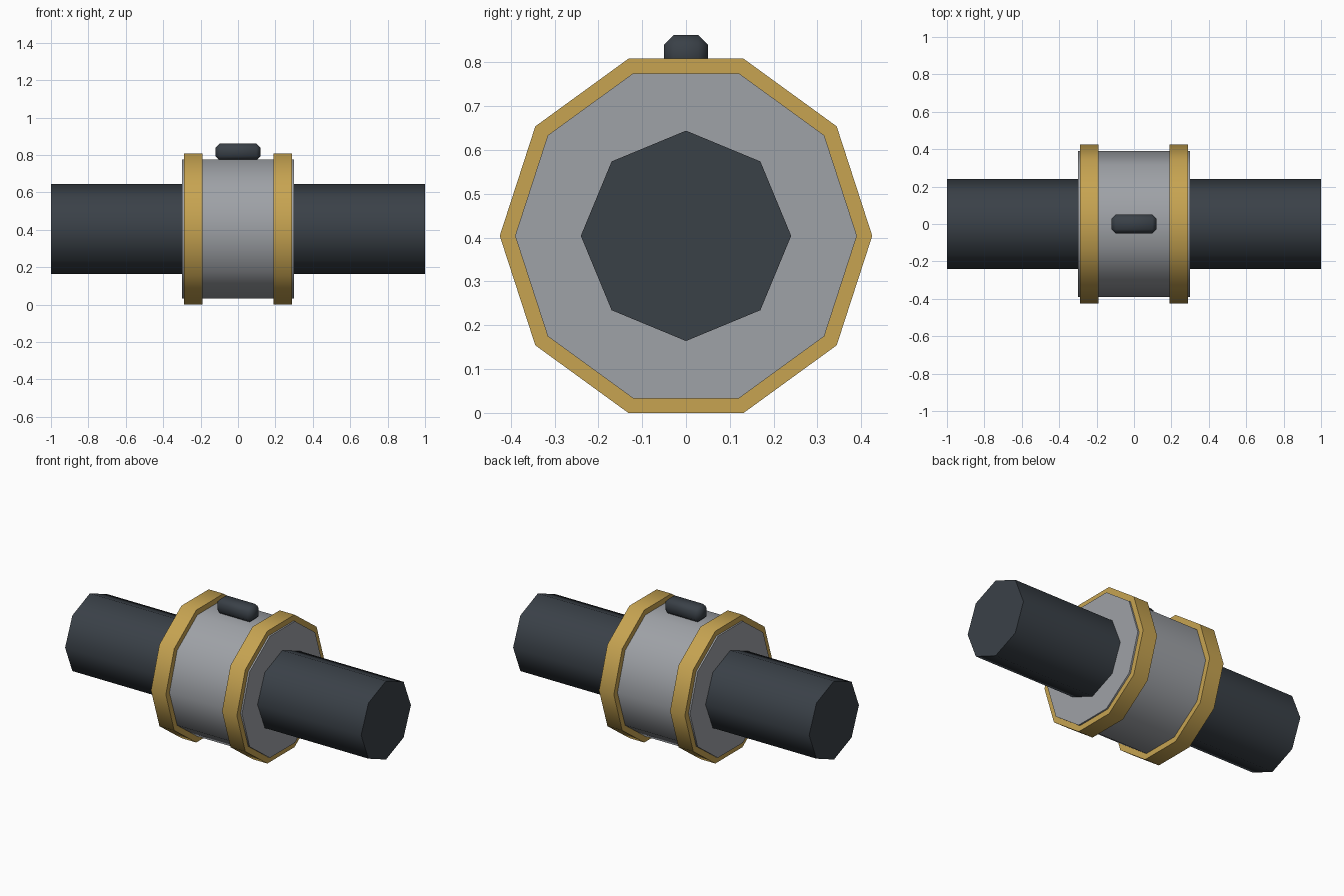
import bpy, math

if "Cube" in bpy.data.objects:
    bpy.data.objects.remove(bpy.data.objects["Cube"])

AXIS_Z = 0.404  # height of the shared axle centre line


def material(name, rgb):
    m = bpy.data.materials.new(name)
    m.diffuse_color = (*rgb, 1.0)
    m.use_nodes = True
    m.node_tree.nodes["Principled BSDF"].inputs["Base Color"].default_value = m.diffuse_color
    return m


DARK = material("dark_slate", (0.042, 0.052, 0.064))
GREY = material("light_grey", (0.345, 0.360, 0.385))
GOLD = material("brass_gold", (0.57, 0.37, 0.083))


def finish(name, mat):
    ob = bpy.context.object
    ob.name = name
    ob.data.materials.append(mat)
    bpy.ops.object.transform_apply(location=False, rotation=True, scale=True)
    return ob


def drum(name, sides, radius, x0, x1, mat):
    """Low-sided cylinder along x, with a vertex on the +y side."""
    bpy.ops.mesh.primitive_cylinder_add(vertices=sides, radius=radius, depth=x1 - x0,
                                        location=((x0 + x1) / 2, 0, AXIS_Z),
                                        rotation=(0, math.pi / 2, 0))
    ob = finish(name, mat)
    bpy.ops.object.shade_smooth_by_angle(angle=math.radians(50))
    return ob


# Octagonal axle and ten-sided hub
drum("axle", 8, 0.24, -1.0, 1.0, DARK)
drum("hub", 10, 0.39, -0.30, 0.30, GREY)

# Raised bands at both ends of the hub
for side, x in (("left", -0.24), ("right", 0.24)):
    drum(side + "_band", 10, 0.425, x - 0.05, x + 0.05, GOLD)

# Chamfered button on top of the hub
bpy.ops.mesh.primitive_cube_add(size=1, location=(0, 0, 0.817))
bpy.context.object.scale = (0.24, 0.10, 0.09)
button = finish("top_button", DARK)
bev = button.modifiers.new("chamfer", "BEVEL")
bev.width = 0.022
bev.segments = 1
bpy.ops.object.modifier_apply(modifier=bev.name)
bpy.ops.object.shade_smooth_by_angle(angle=math.radians(50))
